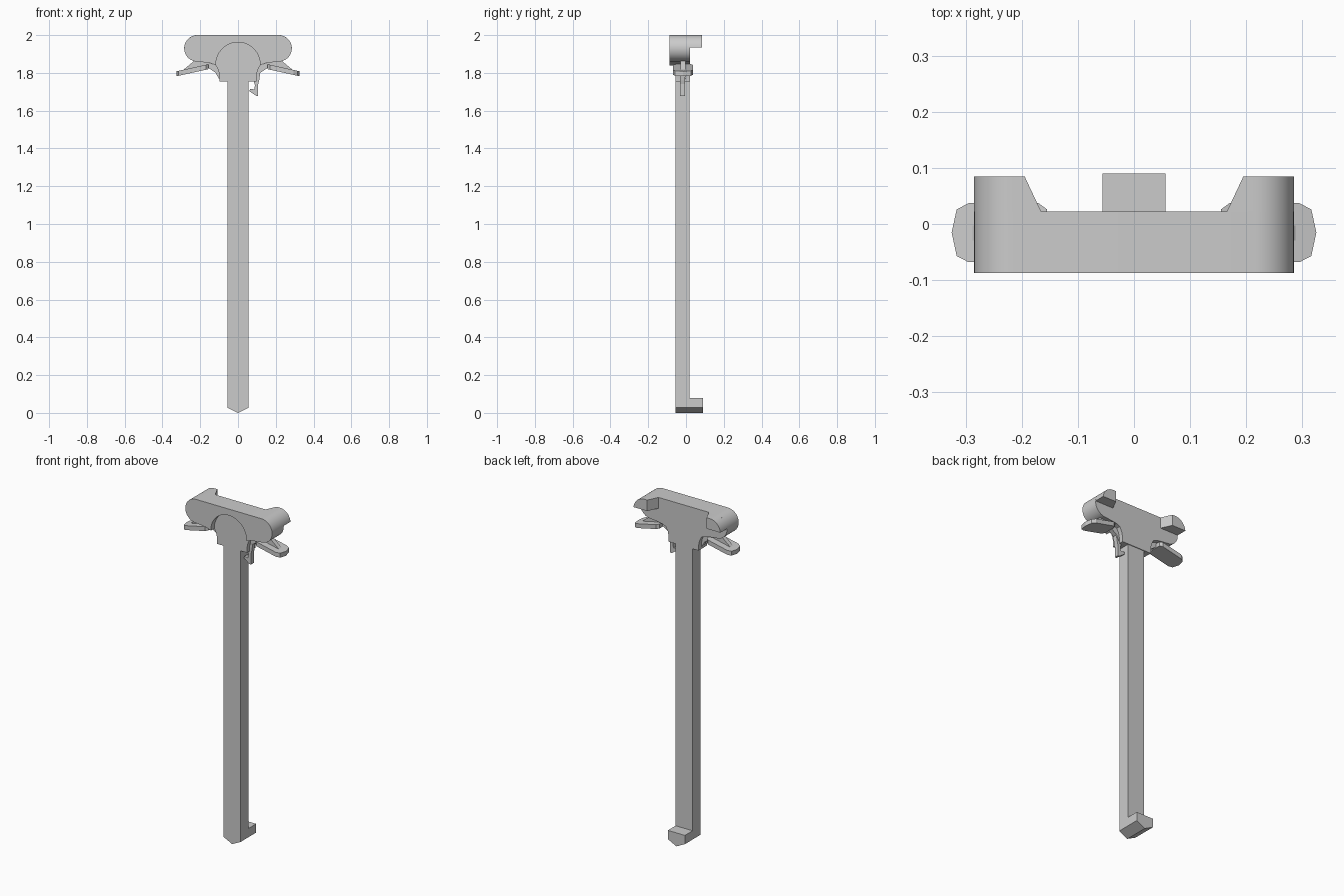
import bpy, bmesh
from math import sin, cos, pi, radians

if "Cube" in bpy.data.objects:
    bpy.data.objects.remove(bpy.data.objects["Cube"])


def loft(name, rings, smooth=False):
    """Closed solid joining matching rings of 3D points, capped at both ends."""
    bm = bmesh.new()
    loops = [[bm.verts.new(p) for p in ring] for ring in rings]
    for a, b in zip(loops, loops[1:]):
        for i in range(len(a)):
            j = (i + 1) % len(a)
            bm.faces.new((a[i], a[j], b[j], b[i]))
    bm.faces.new(loops[0])
    bm.faces.new(loops[-1][::-1])
    bmesh.ops.recalc_face_normals(bm, faces=bm.faces)
    mesh = bpy.data.meshes.new(name)
    bm.to_mesh(mesh)
    bm.free()
    ob = bpy.data.objects.new(name, mesh)
    bpy.context.collection.objects.link(ob)
    if smooth:
        bpy.ops.object.select_all(action='DESELECT')
        ob.select_set(True)
        bpy.context.view_layer.objects.active = ob
        bpy.ops.object.shade_smooth_by_angle(angle=radians(30))
    return ob


def prism(name, profile, y0, y1, smooth=False):
    """Extrude an XZ profile along y."""
    return loft(name, [[(x, y, z) for x, z in profile] for y in (y0, y1)], smooth)


def arc(cx, cz, r, a0, a1, n):
    return [(cx + r * cos(radians(a0 + (a1 - a0) * i / n)),
             cz + r * sin(radians(a0 + (a1 - a0) * i / n))) for i in range(n + 1)]


def mirrored(half):
    return half + [(-x, z) for x, z in reversed(half)]


# Shaft with hooked foot and V-shaped tip
side = [(-0.055, 0), (0.09, 0), (0.09, 0.08), (0.018, 0.08), (0.018, 1.80), (-0.055, 1.80)]
loft("shaft", [[(x, y, z if z else tip) for y, z in side]
               for x, tip in ((-0.056, 0.028), (0, 0), (0.056, 0.028))])

# Handle head with flared neck, and an arched recess in its front
half = (arc(0.215, 1.93, 0.07, 90, -90, 18)
        + [(0.17, 1.855), (0.14, 1.85), (0.117, 1.84), (0.104, 1.815), (0.098, 1.785), (0.098, 1.755)])
head = prism("handle_head", mirrored(half), -0.087, 0.022, True)
arch = arc(0, 1.845, 0.117, 0, 180, 32) + [(-0.117, 1.7), (0.117, 1.7)]
cutter = prism("recess_cutter", arch, -0.2, -0.055)
cutter.hide_render = True
cutter.hide_set(True)
cut = head.modifiers.new("recess", 'BOOLEAN')
cut.operation = 'DIFFERENCE'
cut.solver = 'EXACT'
cut.object = cutter

# Pad outline (x, y) and lever web profile (x, z)
pad = [(0.155, -0.055), (0.17, -0.068), (0.295, -0.068), (0.316, -0.057), (0.325, -0.015),
       (0.316, 0.026), (0.295, 0.037), (0.17, 0.037), (0.155, 0.026)]
web = [(0.302, 1.805), (0.232, 1.864), (0.17, 1.857), (0.13, 1.846), (0.09, 1.84),
       (0.085, 1.765), (0.102, 1.77), (0.118, 1.80), (0.155, 1.825), (0.30, 1.795)]


def pad_z(x):
    return 1.82 - (x - 0.155) * 0.22


for s, tag in ((1, "right"), (-1, "left")):
    # Rear ears with sloped inner faces
    cap = arc(0.215, 1.93, 0.07, 90, 4, 10)
    loft(tag + "_ear",
         [[(s * x, y, z) for x, z in [(inner, 1.935), (inner, 2.0)] + cap]
          for y, inner in ((0.021, 0.165), (0.085, 0.195))], True)
    # Finger levers: wide pad and thin web
    loft(tag + "_lever_pad",
         [[(s * x, y, pad_z(x) + t) for x, y in pad] for t in (0, 0.026)])
    prism(tag + "_lever_web", [(s * x, z) for x, z in web], -0.029, -0.003)

# Latch hook on the right side
hook = [(0.08, 1.80), (0.118, 1.80), (0.112, 1.76), (0.107, 1.74), (0.107, 1.678), (0.097, 1.678),
        (0.06, 1.703), (0.064, 1.716), (0.086, 1.712), (0.09, 1.735), (0.082, 1.76)]
prism("latch_hook", hook, -0.031, -0.005)
